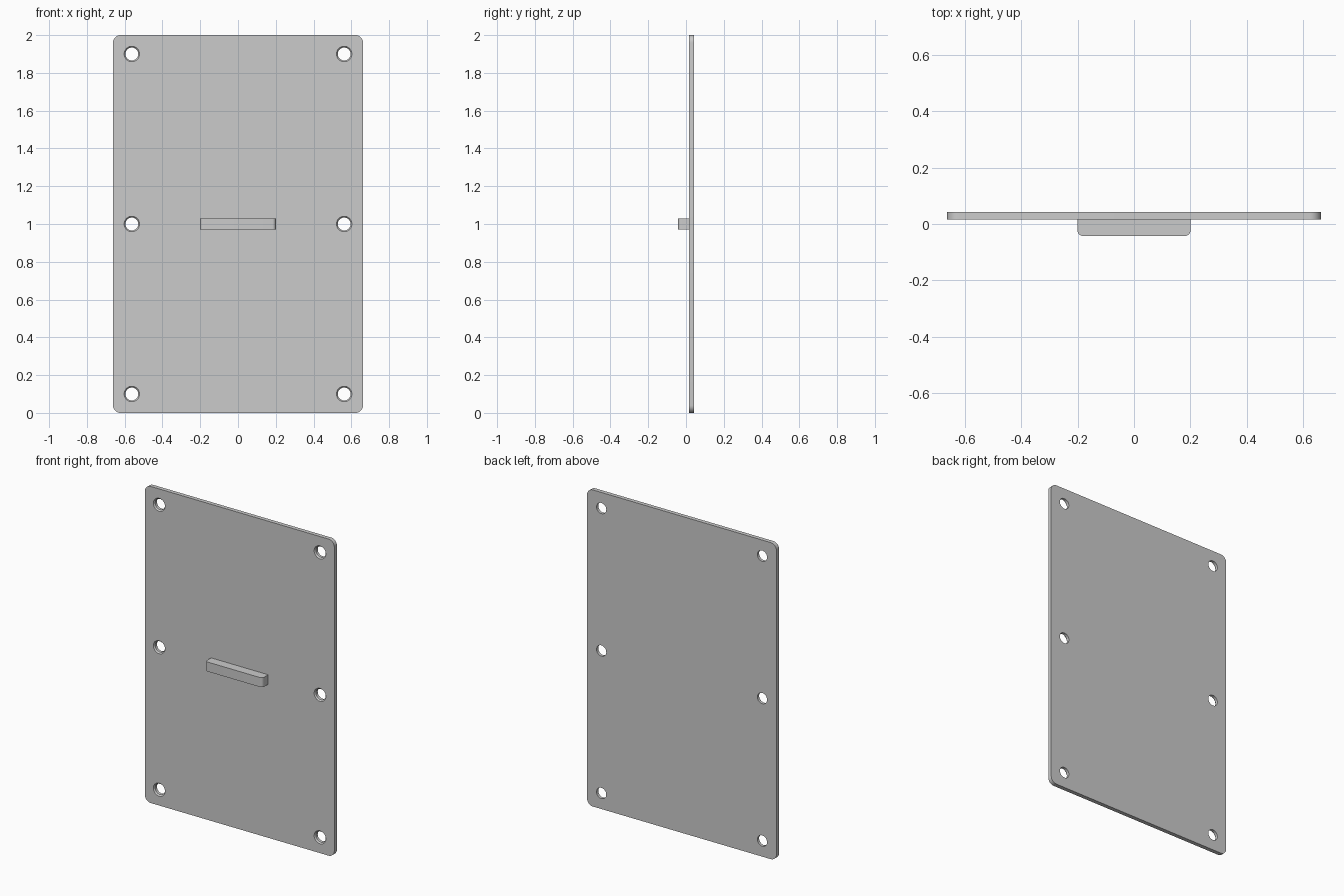
import bpy, bmesh, math
from mathutils import Matrix

if "Cube" in bpy.data.objects:
    bpy.data.objects.remove(bpy.data.objects["Cube"])

W, H = 0.662, 2.0                 # half width, height
Y0, Y1 = 0.016, 0.042             # plate front and back
R_OUT, R_IN, SINK = 0.041, 0.034, 0.008


def make_object(name, bm):
    bmesh.ops.recalc_face_normals(bm, faces=bm.faces)
    mesh = bpy.data.meshes.new(name)
    bm.to_mesh(mesh)
    bm.free()
    obj = bpy.data.objects.new(name, mesh)
    bpy.context.collection.objects.link(obj)
    return obj


def rounded_box(name, lo, hi, radius, pick, segments=8):
    """Box from lo to hi, with the edges chosen by pick(a, b) rounded."""
    bm = bmesh.new()
    bmesh.ops.create_cube(bm, size=1)
    for v in bm.verts:
        v.co = [(a + b) / 2 + c * (b - a) for a, b, c in zip(lo, hi, v.co)]
    edges = [e for e in bm.edges if pick(e.verts[0].co, e.verts[1].co)]
    bmesh.ops.bevel(bm, geom=edges, offset=radius, segments=segments,
                    profile=0.5, affect='EDGES')
    return make_object(name, bm)


def hole_cutter(bm, x, z):
    """Countersunk hole: rings along y joined into a closed solid."""
    slope = (R_OUT - R_IN) / SINK
    rings, n = [], 32
    for y, r in ((Y0 - 0.01, R_OUT + slope * 0.01), (Y0 + SINK, R_IN), (Y1 + 0.02, R_IN)):
        rings.append([bm.verts.new((x + r * math.cos(t), y, z + r * math.sin(t)))
                      for t in (2 * math.pi * i / n for i in range(n))])
    for a, b in zip(rings, rings[1:]):
        for i in range(n):
            j = (i + 1) % n
            bm.faces.new((a[i], a[j], b[j], b[i]))
    bm.faces.new(rings[0])
    bm.faces.new(rings[-1])


# Plate with rounded corners
plate = rounded_box("door_plate", (-W, Y0, 0), (W, Y1, H), 0.04,
                    lambda a, b: abs(a.y - b.y) > 1e-4)

# Six countersunk screw holes
bm = bmesh.new()
for x in (-0.562, 0.562):
    for z in (0.1, 1.0, 1.9):
        hole_cutter(bm, x, z)
cutter = make_object("hole_cutter", bm)
cutter.hide_render = True
cutter.hide_set(True)
mod = plate.modifiers.new("screw_holes", 'BOOLEAN')
mod.object = cutter
mod.operation = 'DIFFERENCE'
mod.solver = 'EXACT'
bpy.context.view_layer.objects.active = plate
plate.select_set(True)
bpy.ops.object.modifier_apply(modifier=mod.name)
bpy.data.objects.remove(cutter)

# Pull bar with rounded front corners
handle = rounded_box("pull_handle", (-0.2, -0.042, 0.97), (0.2, Y0, 1.03), 0.018,
                     lambda a, b: abs(a.z - b.z) > 1e-4 and a.y < 0)

# Smooth rounded corners and hole walls, flat faces stay flat
handle.select_set(True)
bpy.ops.object.shade_smooth_by_angle(angle=math.radians(20))
